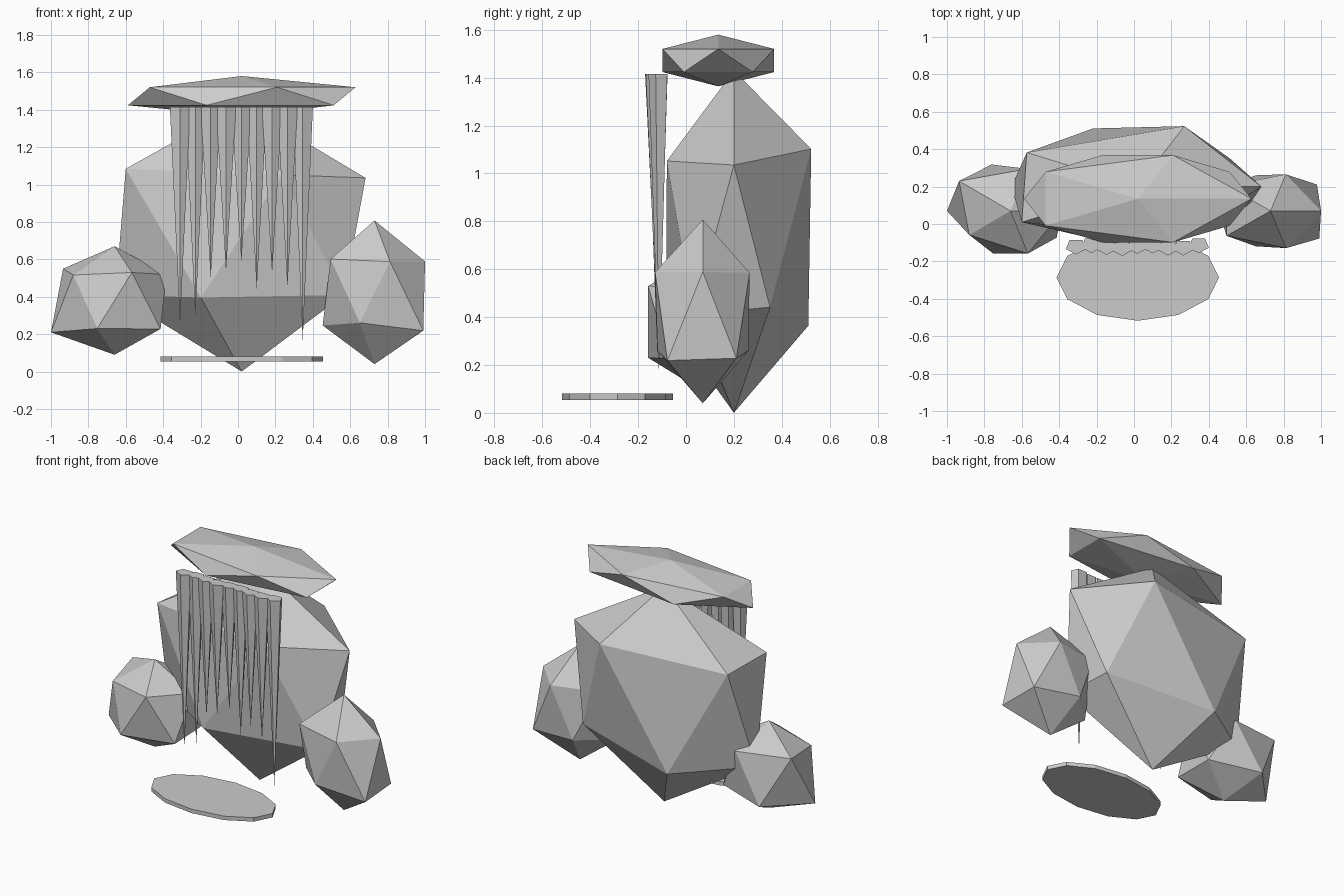
import bpy, bmesh, math
from mathutils import Vector, Matrix

if "Cube" in bpy.data.objects:
    bpy.data.objects.remove(bpy.data.objects["Cube"])


def finish(name, bm):
    bmesh.ops.recalc_face_normals(bm, faces=bm.faces)
    me = bpy.data.meshes.new(name)
    bm.to_mesh(me)
    bm.free()
    ob = bpy.data.objects.new(name, me)
    bpy.context.collection.objects.link(ob)
    return ob


def rock(name, centre, scale, radii=(1,) * 12):
    """Icosahedron with one radius per corner, then stretched."""
    bm = bmesh.new()
    bmesh.ops.create_icosphere(bm, subdivisions=1, radius=1)
    for v, r in zip(bm.verts, radii):
        v.co = v.co.normalized() * r * Vector(scale) + Vector(centre)
    return finish(name, bm)


def cone(name, sides, r1, r2, depth, matrix):
    bm = bmesh.new()
    bmesh.ops.create_cone(bm, cap_ends=True, segments=sides, radius1=r1,
                          radius2=r2, depth=depth, matrix=matrix)
    return finish(name, bm)


# Rocks: the cliff, the flat overhanging ledge and two side boulders
rock("cliff_rock", (0.02, 0.20, 0.726), (1, 0.422, 0.935),
     (0.776, 0.756, 0.79, 0.755, 0.866, 0.68, 0.78, 0.857, 0.82, 0.90, 0.74, 0.753))
rock("ledge_rock", (0.02, 0.135, 1.472), (0.68, 0.274, 0.108))
rock("left_boulder", (-0.66, 0.07, 0.38), (1, 0.8, 1),
     (0.29, 0.34, 0.335, 0.38, 0.365, 0.33, 0.335, 0.305, 0.38, 0.33, 0.31, 0.29))
rock("right_boulder", (0.73, 0.07, 0.42), (1, 0.78, 1.25),
     (0.304, 0.36, 0.285, 0.31, 0.287, 0.343, 0.30, 0.325, 0.32, 0.295, 0.302, 0.31))

# Water curtain: a row of long five-sided spikes hanging from the ledge
top = 1.415
tips = (0.25, 0.29, 0.50, 0.535, 0.585, 0.44, 0.525, 0.45, 0.165)
for i, tip in enumerate(tips):
    y = -0.12 + 0.008 * math.sin(i * 1.7)
    place = Matrix.LocRotScale(Vector((-0.31 + 0.082 * i, y, (top + tip) / 2)), None,
                               Vector((1, 0.76, 1)))
    turn = Matrix.Rotation(math.pi, 4, 'Z')
    # turn one corner of the pentagon towards the front
    ob = cone(f"water_strand_{i + 1}", 5, 0, 0.057, top - tip, Matrix())
    front = min((v.co for v in ob.data.vertices if v.co.z > 0), key=lambda c: c.y)
    angle = -math.pi / 2 - math.atan2(front.y, front.x)
    ob.data.transform(place @ Matrix.Rotation(angle, 4, 'Z'))

# Pool: thin twelve-sided oval disc
cone("pool", 12, 1, 1, 0.026,
     Matrix.LocRotScale(Vector((0.02, -0.286, 0.067)), None, Vector((0.435, 0.231, 1))))
